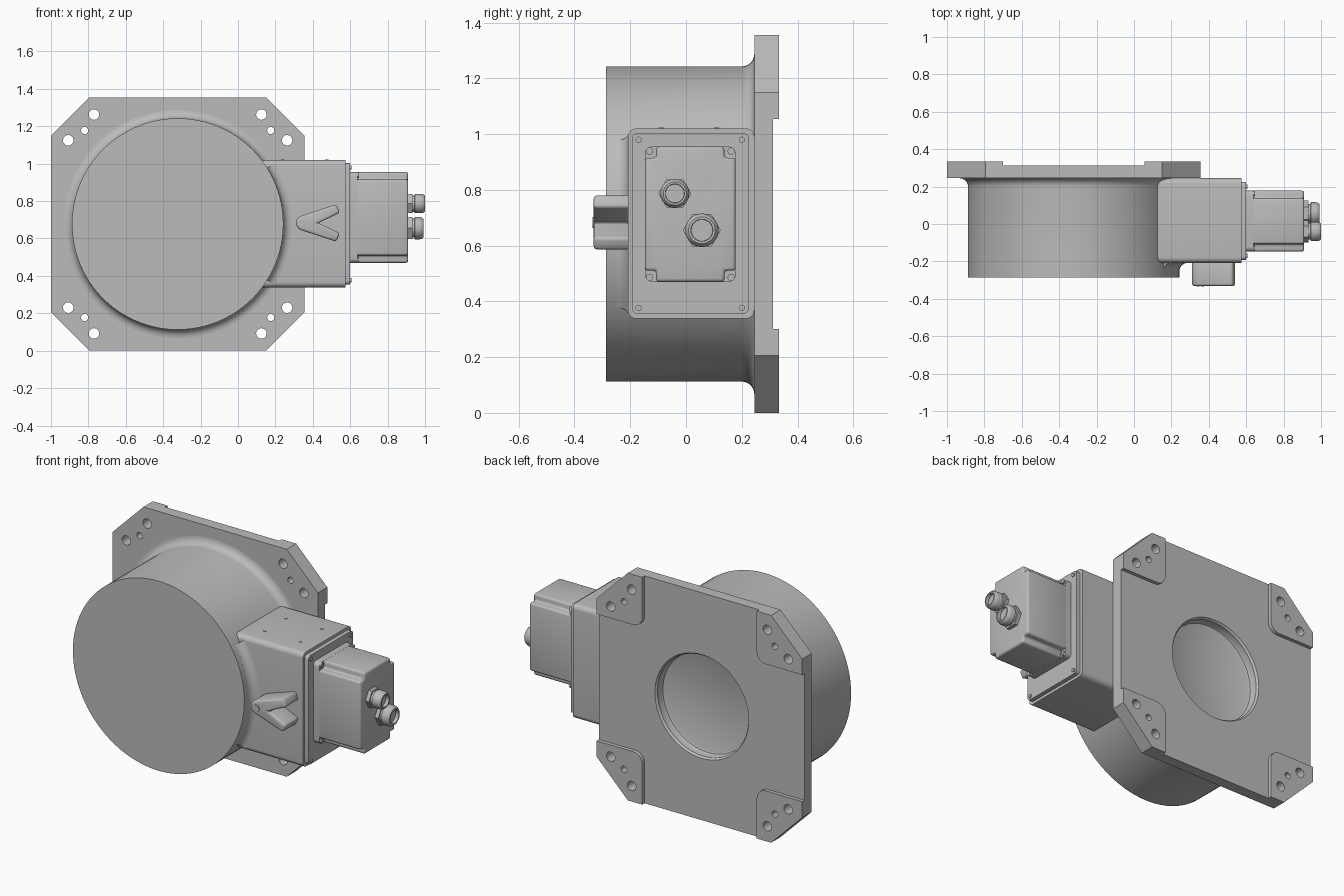
import bpy, bmesh
from math import pi, cos, sin, radians
from mathutils import Vector, Matrix

cube = bpy.data.objects.get("Cube")
if cube:
    bpy.data.objects.remove(cube, do_unlink=True)

grey = bpy.data.materials.new("cast grey")
grey.use_nodes = True
colour = (0.5, 0.5, 0.5, 1)
grey.diffuse_color = colour
grey.node_tree.nodes["Principled BSDF"].inputs["Base Color"].default_value = colour

CX, CZ, HALF, CHAMFER = -0.3225, 0.6775, 0.6775, 0.205
DRUM_R, FILLET = 0.565, 0.045
PLATE_FRONT, PLATE_BACK, PAD_BACK = 0.245, 0.312, 0.334


def activate(ob):
    bpy.ops.object.select_all(action='DESELECT')
    ob.select_set(True)
    bpy.context.view_layer.objects.active = ob


def finish(name, bm, bevel=0):
    bmesh.ops.remove_doubles(bm, verts=bm.verts, dist=1e-5)
    bmesh.ops.recalc_face_normals(bm, faces=bm.faces)
    mesh = bpy.data.meshes.new(name)
    bm.to_mesh(mesh)
    bm.free()
    mesh.materials.append(grey)
    ob = bpy.data.objects.new(name, mesh)
    bpy.context.collection.objects.link(ob)
    activate(ob)
    if bevel:
        mod = ob.modifiers.new("Bevel", 'BEVEL')
        mod.width, mod.segments = bevel, 3
        mod.limit_method, mod.angle_limit = 'ANGLE', radians(40)
        bpy.ops.object.modifier_apply(modifier=mod.name)
    bpy.ops.object.shade_smooth_by_angle(angle=radians(30))
    return ob


def prism(name, outline, axis, start, end, bevel=0):
    """Outline is (x, z) when axis is Y, or (y, z) when axis is X."""
    bm = bmesh.new()
    place = (lambda u, v, d: (u, d, v)) if axis == 'Y' else (lambda u, v, d: (d, u, v))
    rings = [[bm.verts.new(place(u, v, d)) for u, v in outline] for d in (start, end)]
    for ring in rings:
        bm.faces.new(ring)
    n = len(outline)
    for i in range(n):
        j = (i + 1) % n
        bm.faces.new((rings[0][i], rings[0][j], rings[1][j], rings[1][i]))
    return finish(name, bm, bevel)


def lathe(name, profile, axis, origin, segments=64, sweep=2 * pi, start=0, closed=False):
    """Profile is (radius, distance along the axis)."""
    bm = bmesh.new()
    rings = []
    for s in range(segments + 1):
        turn = Matrix.Rotation(start + sweep * s / segments, 3, axis)
        rings.append([bm.verts.new(turn @ Vector((r, h, 0) if axis == 'Y' else (h, r, 0))
                                   + Vector(origin)) for r, h in profile])
    n = len(profile)
    for a, b in zip(rings, rings[1:]):
        for i in range(n if closed else n - 1):
            j = (i + 1) % n
            bm.faces.new((a[i], a[j], b[j], b[i]))
    if closed:
        bm.faces.new(rings[0])
        bm.faces.new(rings[-1])
    bmesh.ops.remove_doubles(bm, verts=bm.verts, dist=1e-5)
    bmesh.ops.dissolve_degenerate(bm, edges=bm.edges, dist=1e-6)
    return finish(name, bm)


def rod(name, axis, origin, radius, start, end, segments=24):
    return lathe(name, [(0, start), (radius, start), (radius, end), (0, end)],
                 axis, origin, segments)


def arc(cx, cy, r, a0, a1, steps=6):
    angles = [radians(a0 + (a1 - a0) * i / steps) for i in range(steps + 1)]
    return [(cx + r * cos(a), cy + r * sin(a)) for a in angles]


def round_rect(u0, u1, v0, v1, r):
    return (arc(u1 - r, v1 - r, r, 0, 90) + arc(u0 + r, v1 - r, r, 90, 180)
            + arc(u0 + r, v0 + r, r, 180, 270) + arc(u1 - r, v0 + r, r, 270, 360))


def cut(ob, cutters):
    activate(ob)
    for cutter in cutters:
        mod = ob.modifiers.new("Cut", 'BOOLEAN')
        mod.operation, mod.solver, mod.object = 'DIFFERENCE', 'EXACT', cutter
        bpy.ops.object.modifier_apply(modifier=mod.name)
    bpy.ops.object.shade_smooth_by_angle(angle=radians(30))


def discard(cutters):
    for cutter in cutters:
        cutter.hide_render = True
        bpy.data.objects.remove(cutter, do_unlink=True)


# Mounting plate with chamfered corners and a round recess in its back
inner = HALF - CHAMFER
octagon = [(CX + x, CZ + z) for x, z in (
    (HALF, -inner), (HALF, inner), (inner, HALF), (-inner, HALF),
    (-HALF, inner), (-HALF, -inner), (-inner, -HALF), (inner, -HALF))]
plate = prism("mounting_plate", octagon, 'Y', PLATE_FRONT, PLATE_BACK)
recess = lathe("recess_cutter", [(0, 0.25), (0.285, 0.25), (0.296, 0.255), (0.3, 0.265),
                                 (0.3, 0.3), (0.315, 0.32), (0, 0.32)], 'Y', (CX, 0, CZ))
cut(plate, [recess])
discard([recess])

# Raised corner pads and through holes
edge = HALF - 0.3
pad_shape = ([(HALF, inner), (inner, HALF), (edge, HALF)]
             + arc(edge + 0.06, edge + 0.06, 0.06, 180, 270) + [(HALF, edge)])
for side, sx in (("right", -1), ("left", 1)):
    for level, sz in (("lower", -1), ("upper", 1)):
        pad = prism(f"{level}_{side}_pad", [(CX + sx * x, CZ + sz * z) for x, z in pad_shape],
                    'Y', PLATE_BACK, PAD_BACK)
        holes = [rod("hole_cutter", 'Y', (CX + sx * x, 0, CZ + sz * z), r, 0.2, 0.4)
                 for x, z, r in ((0.4475, 0.585, 0.028), (0.585, 0.4475, 0.028),
                                 (0.4975, 0.5, 0.019))]
        cut(plate, holes)
        cut(pad, holes)
        discard(holes)

# Drum flaring into the plate
flare = arc(DRUM_R + FILLET, PLATE_FRONT - FILLET, FILLET, 180, 90)
lathe("drum", [(0, -0.287), (DRUM_R, -0.287)] + flare + [(0, PLATE_FRONT)],
      'Y', (CX, 0, CZ), 96)

# Terminal box on the side, blended into the drum
BOX_FRONT = -0.208
prism("terminal_box", round_rect(BOX_FRONT, PLATE_FRONT, 0.338, 1.02, 0.03), 'X', 0.05, 0.575)
blend = arc(DRUM_R + FILLET, BOX_FRONT - FILLET, FILLET, 180, 90)
lathe("box_blend", blend + [(DRUM_R - 0.02, BOX_FRONT), (DRUM_R - 0.02, BOX_FRONT - FILLET)],
      'Y', (CX, 0, CZ), 20, radians(64), radians(-32), True)
for x in (0.24, 0.475):
    for y in (-0.09, 0.11):
        bm = bmesh.new()
        bmesh.ops.create_cone(bm, cap_ends=True, segments=12, radius1=0.009, radius2=0.009,
                              depth=0.006, matrix=Matrix.Translation((x, y, 1.02)))
        finish("box_top_pin", bm)

# Flange, cover foot and cover with notched corners
prism("box_flange", round_rect(-0.193, 0.225, 0.355, 1.003, 0.02), 'X', 0.575, 0.6)
Y0, Y1, Z0, Z1, NOTCH = -0.147, 0.178, 0.47, 0.955, 0.04
prism("cover_foot", round_rect(Y0, Y1, Z0, Z1, 0.025), 'X', 0.6, 0.64)
cross = [(Y0 + NOTCH, Z0), (Y1 - NOTCH, Z0), (Y1 - NOTCH, Z0 + NOTCH), (Y1, Z0 + NOTCH),
         (Y1, Z1 - NOTCH), (Y1 - NOTCH, Z1 - NOTCH), (Y1 - NOTCH, Z1), (Y0 + NOTCH, Z1),
         (Y0 + NOTCH, Z1 - NOTCH), (Y0, Z1 - NOTCH), (Y0, Z0 + NOTCH), (Y0 + NOTCH, Z0 + NOTCH)]
prism("cover", cross, 'X', 0.63, 0.91, 0.012)

# Screws of the flange and the cover
for y in (-0.17, 0.2):
    for z in (0.377, 0.98):
        rod("flange_screw", 'X', (0, y, z), 0.011, 0.59, 0.606, 16)
for y in (-0.131, 0.162):
    for z in (0.486, 0.939):
        rod("cover_screw", 'X', (0, y, z), 0.013, 0.63, 0.648, 16)

# Cable glands: hexagon nut, neck and domed cap with an opening
for name, y, z, r, tip in (("upper", -0.04, 0.787, 0.052, 1.0),
                           ("lower", 0.057, 0.655, 0.06, 0.993)):
    rod(f"{name}_gland_nut", 'X', (0, y, z), r * 1.13, 0.905, 0.932, 6)
    lathe(f"{name}_gland_cap",
          [(0, 0.92), (r * 0.85, 0.92), (r * 0.85, 0.943), (r, 0.946), (r, tip - 0.022),
           (r * 0.93, tip - 0.008), (r * 0.8, tip), (r * 0.66, tip),
           (r * 0.64, tip - 0.02), (0, tip - 0.02)], 'X', (0, y, z), 32)

# V-shaped bracket on the box front with its slotted screw
VZ = 0.683
vee = (arc(0.35, VZ, 0.04, 105, 255)
       + [(0.525, VZ - 0.1), (0.545, VZ - 0.055), (0.43, VZ),
          (0.545, VZ + 0.055), (0.525, VZ + 0.1)])
prism("v_bracket", vee, 'Y', -0.331, -0.2, 0.012)
screw = rod("bracket_screw", 'Y', (0.353, 0, VZ), 0.02, -0.335, -0.32)
slot = prism("slot_cutter", round_rect(0.349, 0.357, VZ - 0.03, VZ + 0.03, 0.003),
             'Y', -0.34, -0.332)
cut(screw, [slot])
discard([slot])
